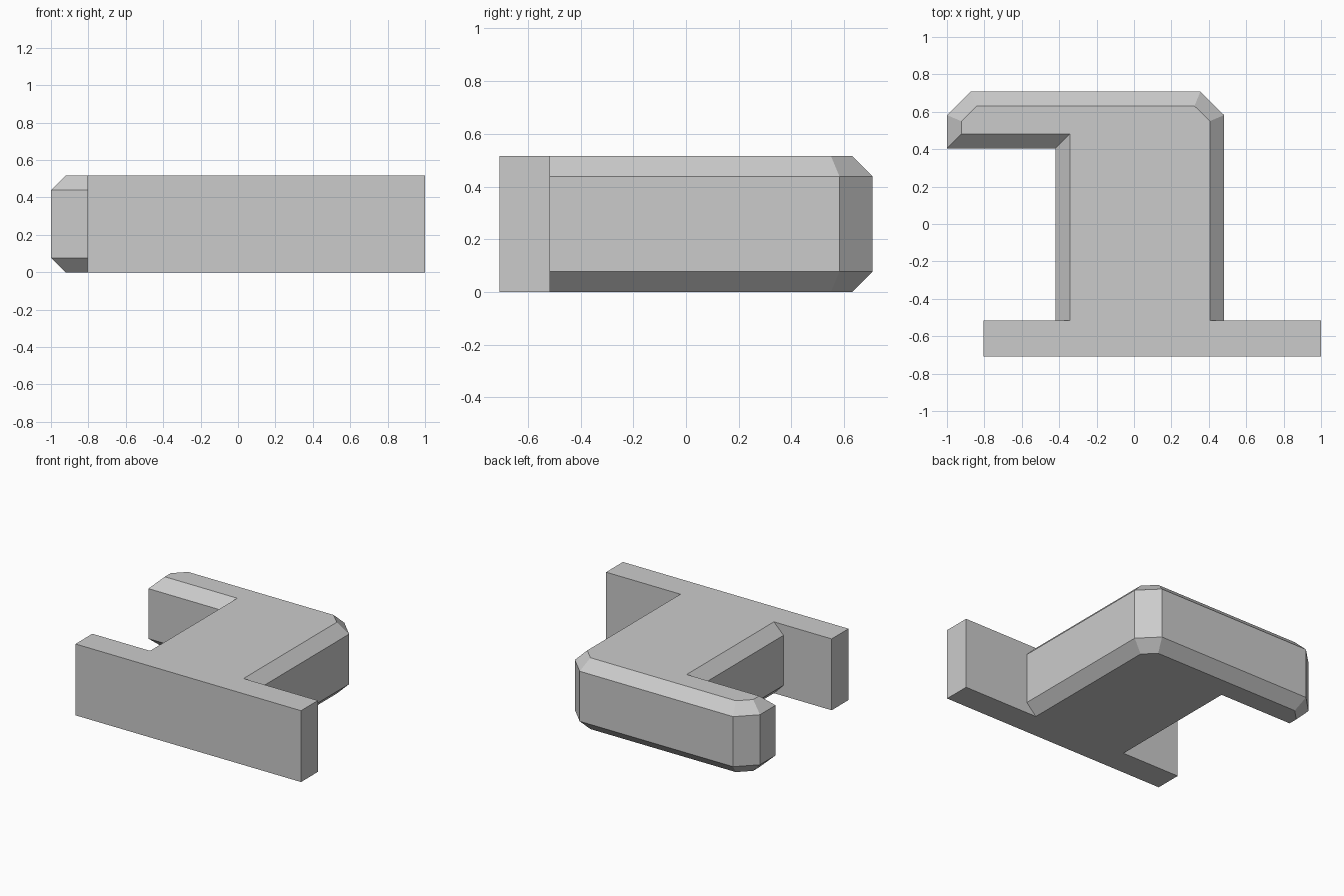
import bpy, bmesh, math
from mathutils import Vector, Matrix

cube = bpy.data.objects.get("Cube")
if cube:
    bpy.data.objects.remove(cube, do_unlink=True)

HEIGHT = 0.516
CHAMFER = 0.077

# One flat grey for the whole part
grey = bpy.data.materials.new("plain grey")
grey.use_nodes = True
colour = (0.6, 0.6, 0.6, 1)
grey.diffuse_color = colour
grey.node_tree.nodes["Principled BSDF"].inputs["Base Color"].default_value = colour

# Counter-clockwise outline: the plate first, then the stem and its hook.
# The flag says whether the side starting at that corner is chamfered.
outline = [
    (-0.805, -0.708, False), (1, -0.708, False), (1, -0.515, False),
    (0.482, -0.515, True), (0.482, 0.582, True), (0.355, 0.708, True),
    (-0.873, 0.708, True), (-1, 0.582, True), (-1, 0.405, True),
    (-0.42, 0.405, True), (-0.42, -0.515, False), (-0.805, -0.515, False),
]
corners = [Vector(p[:2]) for p in outline]
chamfered = [p[2] for p in outline]


def inset(points, flags, distance):
    """Move the flagged sides inwards and return the new corners."""
    result = []
    for i, point in enumerate(points):
        into = (point - points[i - 1]).normalized()
        out = (points[(i + 1) % len(points)] - point).normalized()
        normals = Matrix(((-into.y, into.x), (-out.y, out.x)))
        shift = Vector((distance * flags[i - 1], distance * flags[i]))
        result.append(point + normals.inverted() @ shift)
    return result


# Loft the outline through four levels, narrow at the top and bottom
narrow = inset(corners, chamfered, CHAMFER)
levels = [(narrow, 0), (corners, CHAMFER),
          (corners, HEIGHT - CHAMFER), (narrow, HEIGHT)]
bm = bmesh.new()
rings = [[bm.verts.new((p.x, p.y, z)) for p in pts] for pts, z in levels]
bm.faces.new(reversed(rings[0]))
bm.faces.new(rings[-1])
for low, high in zip(rings, rings[1:]):
    for i in range(len(low)):
        j = (i + 1) % len(low)
        bm.faces.new((low[i], low[j], high[j], high[i]))

# Join the coplanar bands on the plate into clean flat faces
bmesh.ops.dissolve_limit(bm, angle_limit=math.radians(1),
                         verts=bm.verts[:], edges=bm.edges[:])
bmesh.ops.recalc_face_normals(bm, faces=bm.faces[:])

mesh = bpy.data.meshes.new("hooked_bracket")
bm.to_mesh(mesh)
bm.free()
mesh.materials.append(grey)
bracket = bpy.data.objects.new("hooked_bracket", mesh)
bpy.context.collection.objects.link(bracket)
